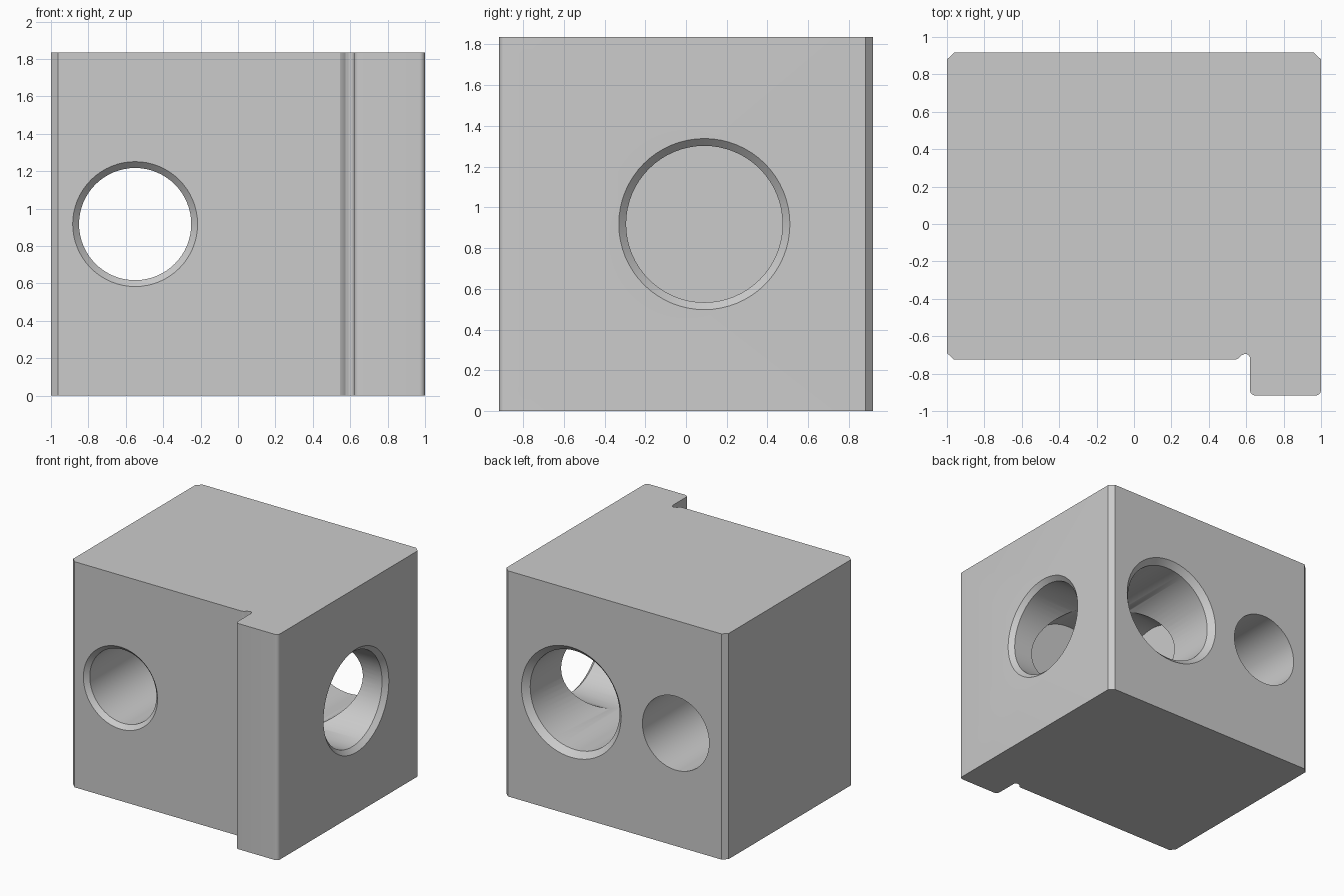
import bpy, bmesh, math
from mathutils import Vector, Matrix

if "Cube" in bpy.data.objects:
    bpy.data.objects.remove(bpy.data.objects["Cube"])

H = 1.835      # block height
ZC = H / 2     # height of every hole axis


def make_object(name, bm):
    bmesh.ops.recalc_face_normals(bm, faces=bm.faces[:])
    mesh = bpy.data.meshes.new(name)
    bm.to_mesh(mesh)
    bm.free()
    ob = bpy.data.objects.new(name, mesh)
    bpy.context.collection.objects.link(ob)
    return ob


def arc(cx, cy, r, a0, a1, n=6):
    angles = [math.radians(a0 + (a1 - a0) * i / n) for i in range(n + 1)]
    return [(cx + r * math.cos(a), cy + r * math.sin(a)) for a in angles]


def hole_cutter(name, origin, direction, profile, n=64):
    """Turned solid: profile lists (depth along direction, radius)."""
    bm = bmesh.new()
    rings = [[bm.verts.new((r * math.cos(2 * math.pi * i / n),
                            r * math.sin(2 * math.pi * i / n), d))
              for i in range(n)] for d, r in profile]
    for a, b in zip(rings, rings[1:]):
        for i in range(n):
            j = (i + 1) % n
            bm.faces.new((a[i], a[j], b[j], b[i]))
    bm.faces.new(rings[0])
    bm.faces.new(rings[-1])
    turn = Vector((0, 0, 1)).rotation_difference(Vector(direction)).to_matrix().to_4x4()
    bmesh.ops.transform(bm, matrix=Matrix.Translation(origin) @ turn, verts=bm.verts[:])
    ob = make_object(name, bm)
    ob.hide_render = True
    return ob


def chamfered(r, c, depth):
    # the cone is carried a little above the surface for a clean cut
    return [(-0.05, r + c + 0.05), (c, r), (depth, r)]


# Block outline with chamfered corners, front step and relief groove
outline = [(-0.96, 0.917), (-1, 0.88), (-1, -0.69), (-0.963, -0.725),
           (0.545, -0.725), (0.56, -0.717), (0.575, -0.702)]
outline += arc(0.597, -0.718, 0.023, 125, 0, 8)
outline += arc(0.65, -0.887, 0.03, 180, 270)
outline += arc(0.97, -0.887, 0.03, 270, 360)
outline += [(1, 0.88), (0.96, 0.917)]
bm = bmesh.new()
base = bm.faces.new([bm.verts.new((x, y, 0)) for x, y in outline])
top = bmesh.ops.extrude_face_region(bm, geom=[base])["geom"]
bmesh.ops.translate(bm, vec=(0, 0, H),
                    verts=[v for v in top if isinstance(v, bmesh.types.BMVert)])
block = make_object("port_block", bm)

# Front through hole, and two blind ports that cross inside
cutters = [
    hole_cutter("through_hole_cutter", (-0.55, -0.725, ZC), (0, 1, 0),
                chamfered(0.30, 0.034, 1.9)),
    hole_cutter("right_port_cutter", (1, 0.09, ZC), (-1, 0, 0),
                chamfered(0.384, 0.036, 1.1)),
    hole_cutter("back_port_cutter", (0.39, 0.917, ZC), (0, -1, 0),
                chamfered(0.402, 0.046, 1.24)),
]
bpy.context.view_layer.objects.active = block
block.select_set(True)
for cutter in cutters:
    mod = block.modifiers.new(cutter.name, 'BOOLEAN')
    mod.operation = 'DIFFERENCE'
    mod.solver = 'EXACT'
    mod.object = cutter
    bpy.ops.object.modifier_apply(modifier=mod.name)
for cutter in cutters:
    bpy.data.objects.remove(cutter, do_unlink=True)

# Smooth bores, crisp edges
bpy.ops.object.select_all(action='DESELECT')
block.select_set(True)
bpy.ops.object.shade_smooth_by_angle(angle=math.radians(25))
